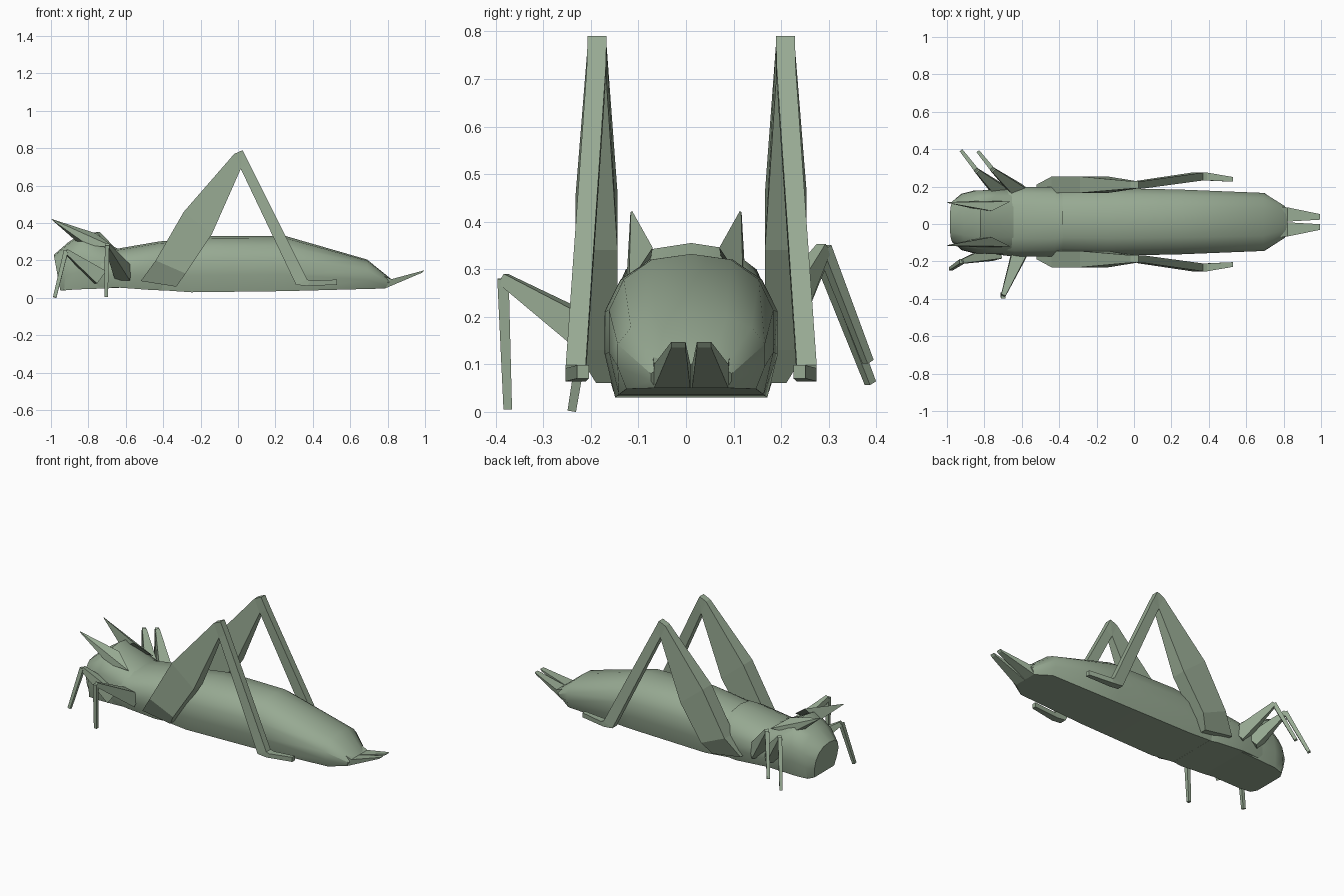
import bpy, bmesh, math
from mathutils import Vector

CY = 0.011  # symmetry plane of the body

green = bpy.data.materials.new("sage green")
green.diffuse_color = (0.31, 0.40, 0.29, 1)


def finish(bm, name, angle=None):
    bmesh.ops.recalc_face_normals(bm, faces=bm.faces)
    me = bpy.data.meshes.new(name)
    bm.to_mesh(me)
    bm.free()
    me.materials.append(green)
    ob = bpy.data.objects.new(name, me)
    bpy.context.collection.objects.link(ob)
    if angle:
        bpy.context.view_layer.objects.active = ob
        ob.select_set(True)
        bpy.ops.object.shade_smooth_by_angle(angle=math.radians(angle))
        ob.select_set(False)
    return ob


def loft(name, rings, angle=None):
    """Skin a list of equal-length point rings and cap both ends."""
    bm = bmesh.new()
    vs = [[bm.verts.new(p) for p in r] for r in rings]
    n = len(vs[0])
    for a, b in zip(vs, vs[1:]):
        for i in range(n):
            j = (i + 1) % n
            bm.faces.new((a[i], a[j], b[j], b[i]))
    bm.faces.new(vs[0])
    bm.faces.new(vs[-1])
    return finish(bm, name, angle)


# Body cross-section: (fraction of half width, fraction of height)
HALF = [(0.48, 0.96), (0.82, 0.82), (1, 0.6), (1, 0.3), (0.88, 0)]
SECTION = [(0, 1)] + HALF + [(-w, h) for w, h in reversed(HALF)]


def body(name, stations):
    """Stations are x at bottom, x at top, half width, bottom z, top z."""
    loft(name, [[(xb + (xt - xb) * h, CY + hw * w, zb + (zt - zb) * h) for w, h in SECTION]
                for xb, xt, hw, zb, zt in stations], 35)


# Head, pronotum and abdomen
body("head", [(-0.95, -0.985, 0.11, 0.04, 0.23), (-0.93, -0.91, 0.15, 0.04, 0.295),
              (-0.87, -0.82, 0.168, 0.045, 0.355), (-0.72, -0.74, 0.172, 0.05, 0.31),
              (-0.62, -0.64, 0.17, 0.055, 0.262)])
body("pronotum", [(-0.78, -0.72, 0.17, 0.06, 0.265), (-0.64, -0.64, 0.186, 0.055, 0.264),
                  (-0.46, -0.42, 0.186, 0.042, 0.302), (-0.4, -0.38, 0.172, 0.04, 0.305)])
body("abdomen", [(-0.62, -0.6, 0.165, 0.056, 0.265), (-0.25, -0.13, 0.182, 0.03, 0.332),
                 (0.25, 0.25, 0.173, 0.036, 0.332), (0.7, 0.69, 0.155, 0.048, 0.205),
                 (0.785, 0.82, 0.085, 0.05, 0.1)])

# Hind legs: side outline as (x, z, inner y, outer y) pairs of upper and lower edge
FEMUR = [((-0.52, 0.09), (-0.33, 0.06), 0.15, 0.20), ((-0.44, 0.20), (-0.28, 0.13), 0.155, 0.243),
         ((-0.29, 0.46), (-0.14, 0.34), 0.155, 0.243), ((-0.02, 0.77), (0.015, 0.69), 0.178, 0.218),
         ((0.025, 0.79), (0.015, 0.69), 0.178, 0.218)]
SHIN = [((0.025, 0.79), (0.015, 0.69), 0.178, 0.218), ((0.06, 0.72), (0.015, 0.69), 0.18, 0.22),
        ((0.37, 0.098), (0.31, 0.07), 0.222, 0.264), ((0.39, 0.092), (0.37, 0.064), 0.222, 0.264),
        ((0.53, 0.098), (0.53, 0.07), 0.215, 0.24)]


def side_part(name, rows, s):
    loft(name, [[(u[0], CY + s * a, u[1]), (u[0], CY + s * b, u[1]),
                 (l[0], CY + s * b, l[1]), (l[0], CY + s * a, l[1])] for u, l, a, b in rows])


def beam(name, pts, sizes):
    """Tapered four-sided limb through the given points."""
    pts = [Vector(p) for p in pts]
    rings = []
    for i, (p, r) in enumerate(zip(pts, sizes)):
        d = (pts[min(i + 1, len(pts) - 1)] - pts[max(i - 1, 0)]).normalized()
        u = d.cross(Vector((0, 0, 1)) if abs(d.z) < 0.9 else Vector((1, 0, 0))).normalized()
        v = d.cross(u)
        rings.append([p + r * (a * u + b * v) for a, b in ((1, 1), (-1, 1), (-1, -1), (1, -1))])
    loft(name, rings)


for side, s in (("left", -1), ("right", 1)):
    side_part("hind_thigh_" + side, FEMUR, s)
    side_part("hind_shin_" + side, SHIN, s)
    # Tail spikes
    side_part("tail_spike_" + side, [((0.72, 0.14), (0.72, 0.05), 0.002, 0.085),
                                     ((0.82, 0.10), (0.785, 0.05), 0.002, 0.078),
                                     ((0.995, 0.147), (0.985, 0.135), 0.012, 0.042)], s)
    # Feelers
    loft("feeler_" + side, [[(-0.85, s * 0.08, 0.29), (-0.76, s * 0.07, 0.345), (-0.66, s * 0.12, 0.27),
                             (-0.80, s * 0.125, 0.28)],
                            [(-0.998, s * 0.114, 0.42), (-0.997, s * 0.113, 0.422),
                             (-0.996, s * 0.116, 0.421), (-0.997, s * 0.117, 0.419)]])

# Small walking legs: hip, knee, foot
LEGS = {"front_leg_left": ((-0.74, -0.15, 0.11), (-0.92, -0.20, 0.25), (-0.98, -0.24, 0.003)),
        "middle_leg_left": ((-0.61, -0.15, 0.13), (-0.70, -0.385, 0.28), (-0.705, -0.375, 0.005)),
        "front_leg_right": ((-0.70, 0.16, 0.13), (-0.84, 0.285, 0.325), (-0.92, 0.388, 0.06)),
        "middle_leg_right": ((-0.60, 0.16, 0.13), (-0.755, 0.29, 0.345), (-0.83, 0.383, 0.105))}
for name, (hip, knee, foot) in LEGS.items():
    beam(name + "_thigh", (hip, knee), (0.042, 0.012))
    beam(name + "_shin", (knee, foot), (0.012, 0.009))
